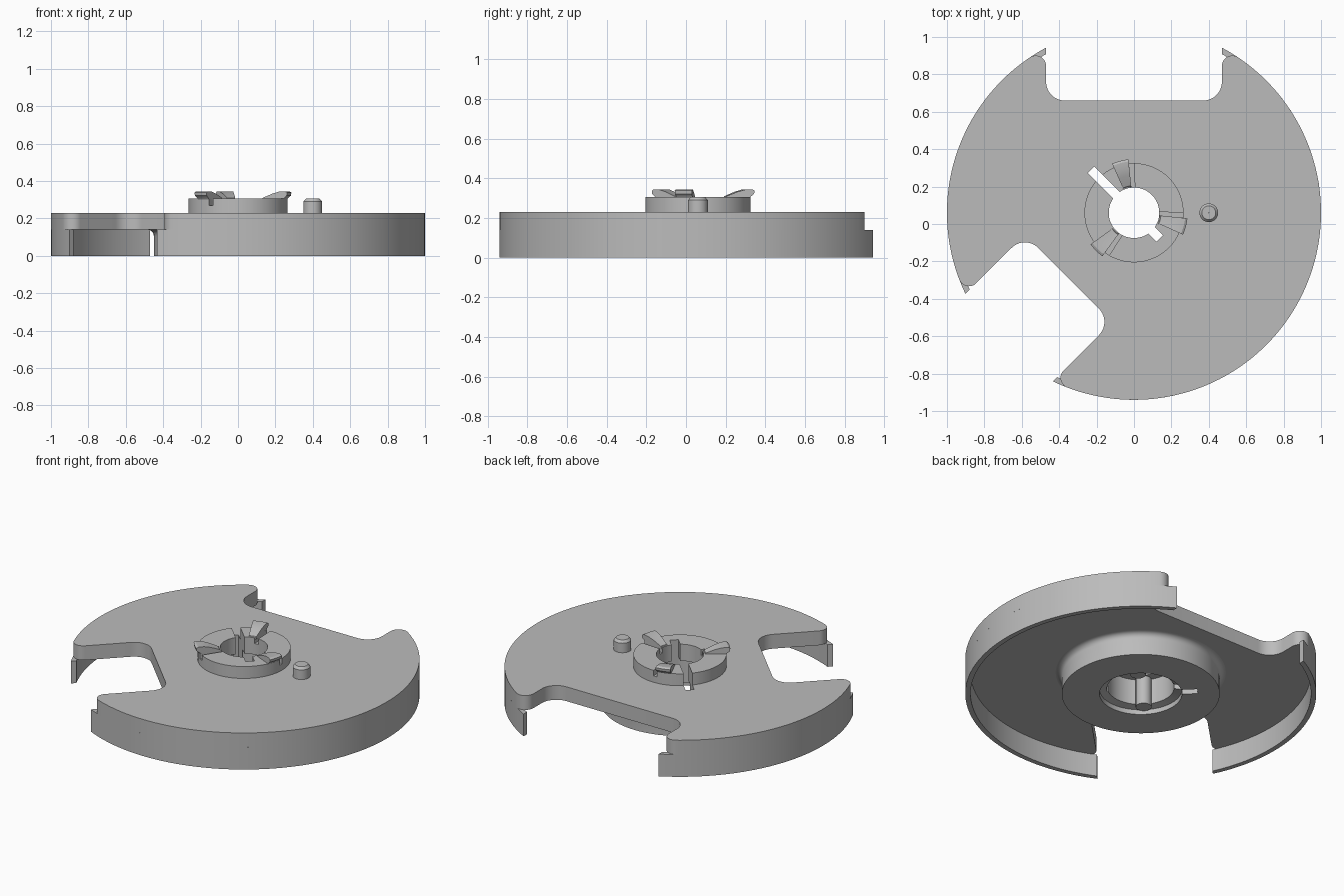
import bpy, bmesh, math
from math import sin, cos, radians, pi, atan2, sqrt
from mathutils import Matrix, Vector

cube = bpy.data.objects.get("Cube")
if cube:
    bpy.data.objects.remove(cube)

CENTER = Vector((0, 0.06, 0))
TOP, UNDER, RIM_IN = 0.23, 0.14, 0.97
# notches: (direction in degrees, half width, distance of floor from centre)
NOTCHES = [(90, 0.47, 0.6), (225, 0.33, 0.495)]

metal = bpy.data.materials.new("light_grey_metal")
metal.use_nodes = True
GREY = (0.5, 0.5, 0.5, 1)
metal.diffuse_color = GREY
metal.node_tree.nodes["Principled BSDF"].inputs["Base Color"].default_value = GREY


def finish(bm, name):
    bmesh.ops.recalc_face_normals(bm, faces=bm.faces)
    mesh = bpy.data.meshes.new(name)
    bm.to_mesh(mesh)
    bm.free()
    obj = bpy.data.objects.new(name, mesh)
    obj.location = CENTER
    bpy.context.collection.objects.link(obj)
    mesh.materials.append(metal)
    return obj


def prism(name, outline, z0, z1):
    bm = bmesh.new()
    face = bm.faces.new([bm.verts.new((x, y, z0)) for x, y in outline])
    ext = bmesh.ops.extrude_face_region(bm, geom=[face])
    verts = [g for g in ext["geom"] if isinstance(g, bmesh.types.BMVert)]
    bmesh.ops.translate(bm, vec=(0, 0, z1 - z0), verts=verts)
    return finish(bm, name)


def sweep(name, profile, start=0, end=360, steps=96):
    """Turn a closed (radius, height) profile about the axis."""
    bm = bmesh.new()
    full = end - start >= 360
    rings = []
    for i in range(steps if full else steps + 1):
        a = radians(start + (end - start) * i / steps)
        rings.append([bm.verts.new((r * cos(a), r * sin(a), z)) for r, z in profile])
    n = len(profile)
    for i in range(steps):
        a, b = rings[i], rings[(i + 1) % len(rings)]
        for j in range(n):
            k = (j + 1) % n
            bm.faces.new((a[j], a[k], b[k], b[j]))
    if not full:
        bm.faces.new(rings[0])
        bm.faces.new(rings[-1])
    return finish(bm, name)


def slot(angle, r0, r1, width, z0, z1):
    """Radial box used as a cutter."""
    h = width / 2
    rot = Matrix.Rotation(radians(angle), 2)
    pts = [rot @ Vector(p) for p in ((r0, -h), (r1, -h), (r1, h), (r0, h))]
    return prism("cutter", pts, z0, z1)


def cut(obj, cutters):
    for c in cutters:
        mod = obj.modifiers.new("cut", "BOOLEAN")
        mod.operation, mod.object, mod.solver = "DIFFERENCE", c, "EXACT"
        bpy.context.view_layer.objects.active = obj
        bpy.ops.object.modifier_apply(modifier=mod.name)
        bpy.data.objects.remove(c)


def smooth(obj):
    bpy.ops.object.select_all(action="DESELECT")
    obj.select_set(True)
    bpy.context.view_layer.objects.active = obj
    bpy.ops.object.shade_smooth_by_angle(angle=radians(30))


def arc(cx, cy, r, a0, a1, n=10):
    return [(cx + r * cos(a0 + (a1 - a0) * i / n), cy + r * sin(a0 + (a1 - a0) * i / n))
            for i in range(n + 1)]


def notch_path(direction, w, floor, tip=0.055, fillet=0.1):
    """Notch edge, counterclockwise, with rounded tips and inner corners."""
    v = w + tip
    u = sqrt((1 - tip) ** 2 - v * v)
    t = atan2(v, u)
    half = arc(u, v, tip, t, -pi / 2)
    half += arc(floor + fillet, w - fillet, fillet, pi / 2, pi)
    path = [(x, -y) for x, y in half] + half[::-1]
    rot = Matrix.Rotation(radians(direction), 2)
    return [rot @ Vector(p) for p in path], direction - math.degrees(t), direction + math.degrees(t)


# notched plate
outline = []
paths = [notch_path(*n) for n in NOTCHES]
for i, (path, _, end) in enumerate(paths):
    outline += list(path)
    nxt = paths[(i + 1) % 2][1] + (360 if i == 1 else 0)
    outline += arc(0, 0, 1, radians(end), radians(nxt), 80)[1:-1]
plate = prism("notched_plate", outline, UNDER, TOP)
THROUGH = [(135, 0.1, 0.325, 0.05, -0.1, 0.5), (-45, 0.1, 0.195, 0.05, -0.1, 0.5)]
bore = prism("cutter", arc(0, 0, 0.25, 0, 2 * pi, 64)[:-1], 0, 0.5)
cut(plate, [bore] + [slot(*s) for s in THROUGH])

# rim wall, in two lengths with ends cut parallel to the notch sides
for i, name in enumerate(("rim_short", "rim_long")):
    (d0, w0, _), (d1, w1, _) = NOTCHES[i], NOTCHES[1 - i]
    d1 += 360 * i
    pts = []
    for r, flip in ((1, False), (RIM_IN, True)):
        a = arc(0, 0, r, radians(d0) + math.asin(w0 / r), radians(d1) - math.asin(w1 / r), 80)
        pts += a[::-1] if flip else a
    smooth(prism(name, pts, 0, UNDER))

# hub and collar, with a filleted root under the plate
root = arc(0.485, 0.105, 0.035, pi, pi / 2, 6)
hub = sweep("hub_and_collar", [(0.235, 0), (0.45, 0)] + root + [
    (0.4, 0.18), (0.265, 0.18), (0.265, 0.305), (0.135, 0.305),
    (0.135, 0.2), (0.19, 0.2), (0.19, 0.04), (0.235, 0.03)])
CLAWS = [(105, -12), (-15, 12), (225, 12)]
grooves = [slot(a + off, 0.1, 0.3, 0.025, 0.27, 0.35) for a, off in CLAWS]
cut(hub, [slot(*s) for s in THROUGH] + grooves)

# ramped claws on the collar
CLAW = [(0.137, 0.295), (0.145, 0.31), (0.2, 0.332), (0.24, 0.343), (0.275, 0.345),
        (0.287, 0.338), (0.285, 0.322), (0.268, 0.308), (0.262, 0.295)]
for i, (a, _) in enumerate(CLAWS):
    smooth(sweep(f"claw_{i + 1}", CLAW, a - 9, a + 9, 8))

# ribs inside the bore
for i, a in enumerate((45, 225)):
    x, y = 0.185 * cos(radians(a)), 0.185 * sin(radians(a))
    smooth(prism(f"bore_rib_{i + 1}", arc(x, y, 0.045, 0, 2 * pi, 24)[:-1], 0.02, 0.22))

# drive pin with a chamfered top
pin = sweep("drive_pin", [(0.001, 0.2), (0.05, 0.2), (0.05, 0.29), (0.037, 0.305), (0.001, 0.305)],
            steps=32)
pin.location = CENTER + Vector((0.4, 0, 0))

for obj in (plate, hub, pin):
    smooth(obj)
